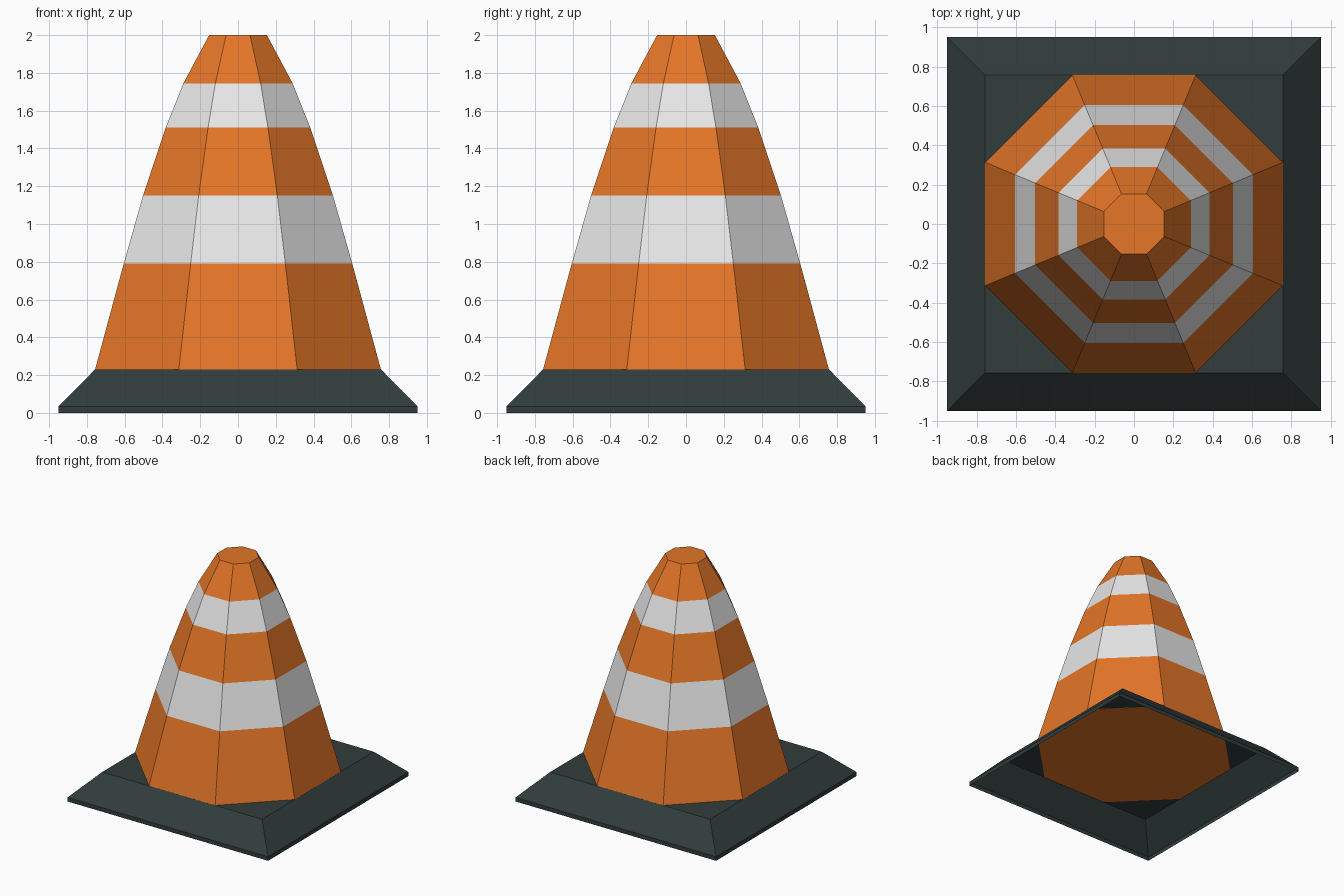
import bpy
import bmesh
from math import cos, sin, pi

cube = bpy.data.objects.get("Cube")
if cube:
    bpy.data.objects.remove(cube, do_unlink=True)


def material(name, colour):
    mat = bpy.data.materials.new(name)
    mat.use_nodes = True
    mat.diffuse_color = (*colour, 1)
    mat.node_tree.nodes["Principled BSDF"].inputs["Base Color"].default_value = (*colour, 1)
    return mat


orange = material("orange", (0.78, 0.18, 0.021))
white = material("white", (0.80, 0.80, 0.80))
charcoal = material("charcoal", (0.032, 0.046, 0.046))


def stacked_prism(name, sides, profile, materials, band_slots, cap_bottom):
    """Stack regular rings of (half width, height), with flat sides facing the axes."""
    bm = bmesh.new()
    rings = []
    for half_width, z in profile:
        radius = half_width / cos(pi / sides)
        angles = [(2 * i + 1) * pi / sides for i in range(sides)]
        rings.append([bm.verts.new((radius * cos(a), radius * sin(a), z)) for a in angles])
    for low, high, slot in zip(rings, rings[1:], band_slots):
        for i in range(sides):
            j = (i + 1) % sides
            bm.faces.new((low[i], low[j], high[j], high[i])).material_index = slot
    bm.faces.new(rings[-1])
    if cap_bottom:
        bm.faces.new(rings[0][::-1])
    mesh = bpy.data.meshes.new(name)
    bm.to_mesh(mesh)
    bm.free()
    for mat in materials:
        mesh.materials.append(mat)
    obj = bpy.data.objects.new(name, mesh)
    bpy.context.collection.objects.link(obj)
    return obj


# Square foot: a thin rim and a sloped skirt, open underneath
stacked_prism("base", 4, [(0.95, 0), (0.95, 0.035), (0.757, 0.23)],
              [charcoal], [0, 0], False)

# Eight-sided cone with two reflective bands
cone_profile = [(0.757, 0.228), (0.605, 0.79), (0.503, 1.15),
                (0.383, 1.51), (0.289, 1.745), (0.153, 2.0)]
stacked_prism("cone", 8, cone_profile, [orange, white], [0, 1, 0, 1, 0], True)
